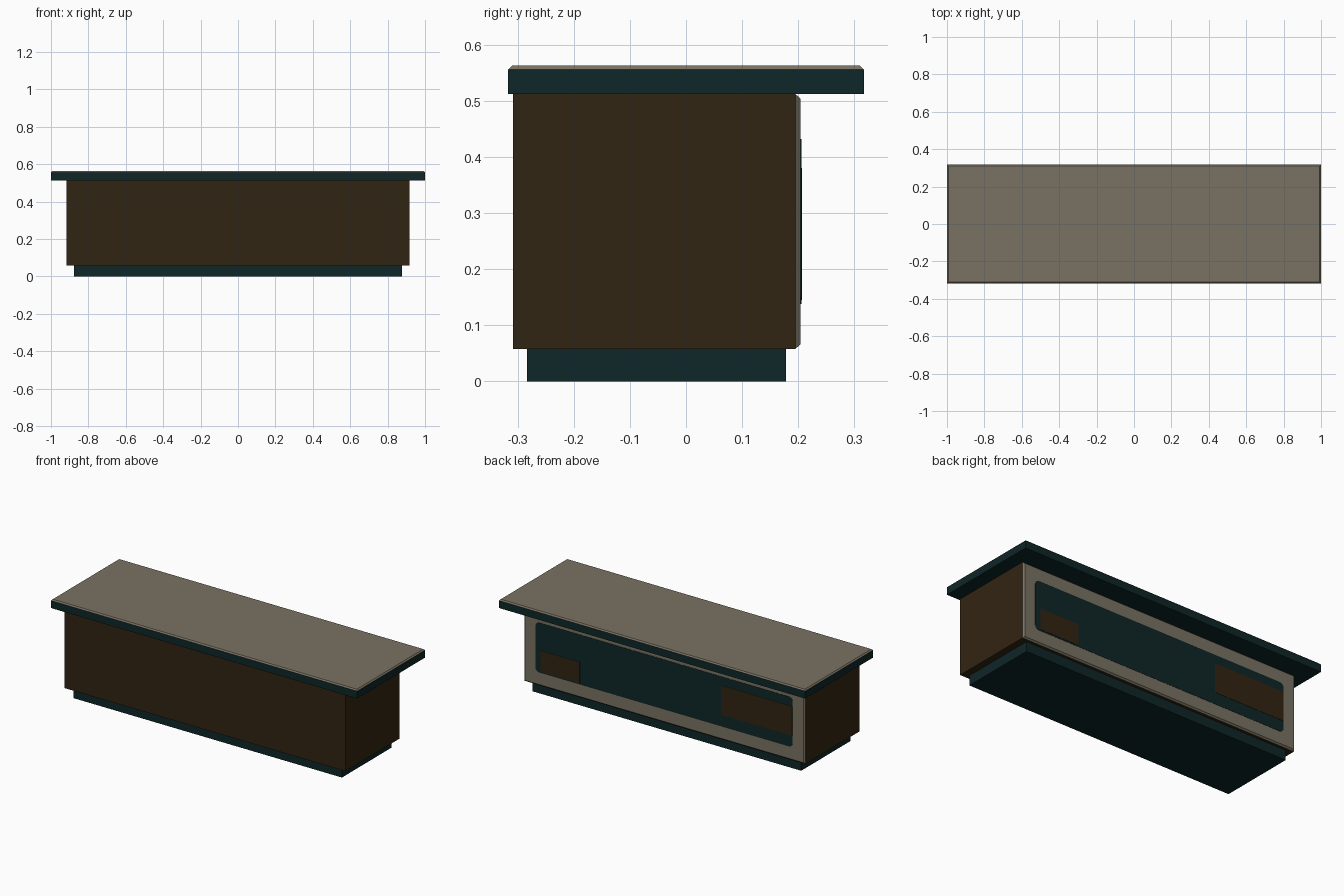
import bpy, bmesh
from mathutils import Vector

if "Cube" in bpy.data.objects:
    bpy.data.objects.remove(bpy.data.objects["Cube"])


def material(name, rgb):
    m = bpy.data.materials.new(name)
    m.diffuse_color = (*rgb, 1.0)
    m.use_nodes = True
    m.node_tree.nodes["Principled BSDF"].inputs["Base Color"].default_value = m.diffuse_color
    return m


TEAL = material("dark teal", (0.0045, 0.019, 0.021))
BROWN = material("dark brown", (0.031, 0.018, 0.006))
BEIGE = material("grey beige", (0.195, 0.170, 0.125))


def finish(name, bm, mat):
    bmesh.ops.recalc_face_normals(bm, faces=bm.faces)
    mesh = bpy.data.meshes.new(name)
    bm.to_mesh(mesh)
    bm.free()
    mesh.materials.append(mat)
    ob = bpy.data.objects.new(name, mesh)
    bpy.context.collection.objects.link(ob)
    return ob


def box(name, lo, hi, mat, taper_axis=None, taper=0.0, round_y=0.0):
    """Box between two corners; the high end of taper_axis is drawn in by taper,
    round_y rounds the edges that run along y."""
    lo, hi = Vector(lo), Vector(hi)
    mid, size = (lo + hi) / 2, hi - lo
    bm = bmesh.new()
    bmesh.ops.create_cube(bm, size=1.0)
    for v in bm.verts:
        high = taper_axis is not None and v.co[taper_axis] > 0
        for i in range(3):
            s = 1 if v.co[i] > 0 else -1
            inset = taper if high and i != taper_axis else 0
            v.co[i] = mid[i] + s * (size[i] / 2 - inset)
    if round_y:
        edges = [e for e in bm.edges
                 if abs(e.verts[0].co.y - e.verts[1].co.y) > 1e-5]
        bmesh.ops.bevel(bm, geom=edges, offset=round_y, segments=3,
                        profile=0.5, affect='EDGES')
    return finish(name, bm, mat)


# plinth and cabinet
box("plinth", (-0.877, -0.283, 0), (0.877, 0.178, 0.058), TEAL)
box("cabinet_body", (-0.918, -0.308, 0.058), (0.918, 0.195, 0.512), BROWN)

# counter slab with bevelled top sheet
box("counter_slab", (-1, -0.317, 0.512), (1, 0.317, 0.556), TEAL)
box("counter_top", (-1, -0.317, 0.556), (1, 0.317, 0.563), BEIGE, 2, 0.007)

# bevelled back board with a dark inset plate and two brown plates
box("back_board", (-0.918, 0.195, 0.058), (0.918, 0.204, 0.512), BEIGE, 1, 0.008)
box("back_panel", (-0.84, 0.200, 0.138), (0.84, 0.2055, 0.432), TEAL, round_y=0.025)
box("back_plate_low", (0.55, 0.201, 0.145), (0.806, 0.207, 0.27), BROWN)
box("back_plate_high", (-0.838, 0.201, 0.207), (-0.375, 0.207, 0.38), BROWN)
